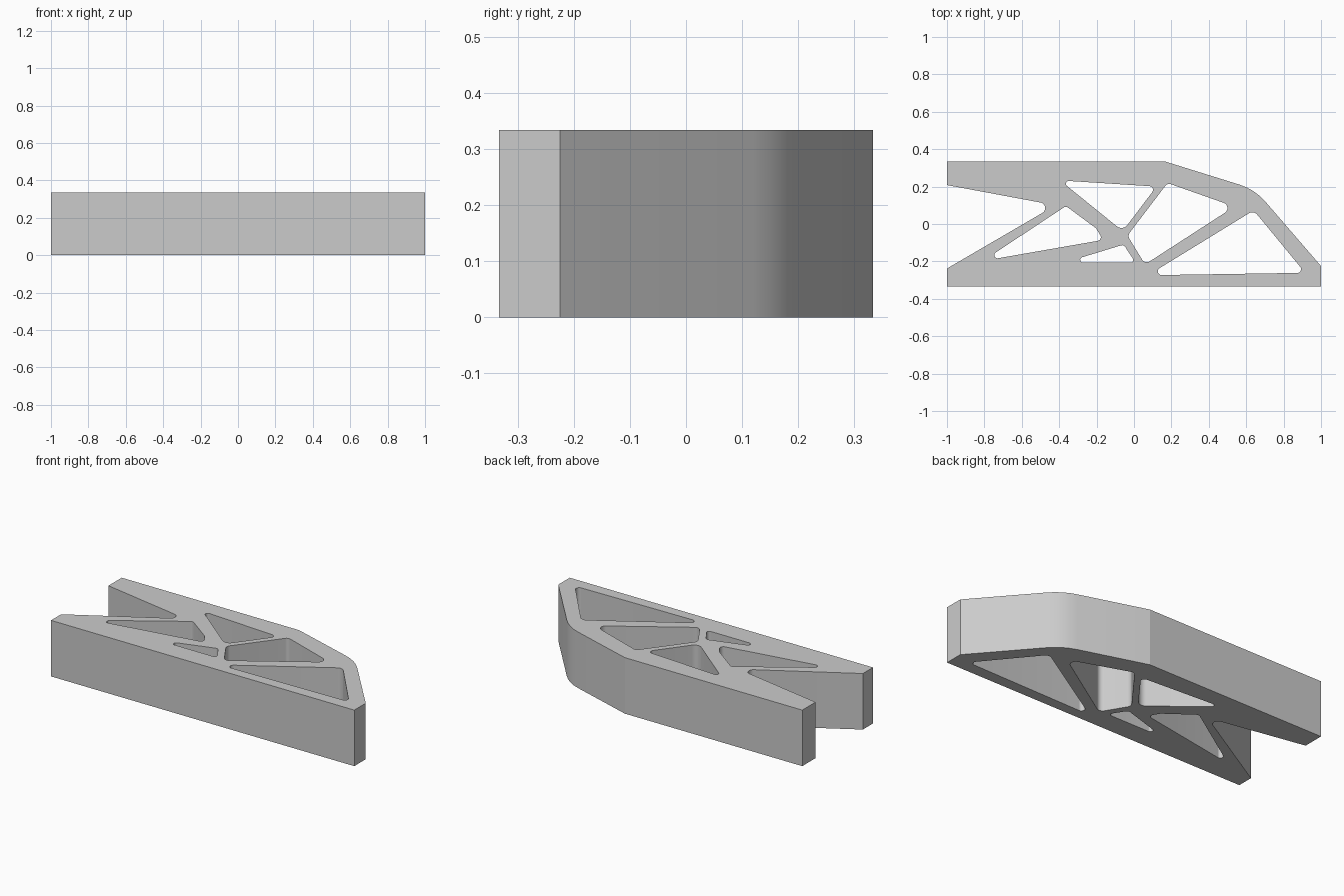
import bpy, bmesh, math
from mathutils import Vector

cube = bpy.data.objects.get("Cube")
if cube:
    bpy.data.objects.remove(cube, do_unlink=True)

HEIGHT = 0.334

# Each corner is (x, y, fillet radius)
OUTLINE = [(-1, -.333, 0), (1, -.333, 0), (1, -.225, 0), (.646, .185, .3),
           (.17, .333, 0), (-1, .333, 0), (-1, .208, 0), (-.42, .1, .03), (-1, -.238, 0)]
POCKETS = [
    [(-.395, .233, .015), (.12, .2, .02), (-.06, -.038, .04)],                  # top
    [(.179, .219, .025), (.537, .093, .03), (.059, -.216, .03), (-.035, -.062, .03)],  # centre
    [(.64, .073, .035), (.915, -.261, .02), (.075, -.274, .02)],                # right
    [(-.364, .096, .02), (-.203, -.023, .03), (-.165, -.085, .02), (-.807, -.197, .017)],  # left
    [(-.055, -.11, .02), (.008, -.207, .015), (-.373, -.207, .015)],            # bottom
]


def rounded(corners):
    """Return the loop with an arc in place of every filleted corner."""
    loop = []
    for i, (x, y, r) in enumerate(corners):
        p = Vector((x, y))
        if r == 0:
            loop.append(p)
            continue
        u = (Vector(corners[i - 1][:2]) - p).normalized()
        v = (Vector(corners[(i + 1) % len(corners)][:2]) - p).normalized()
        half = u.angle(v) / 2
        centre = p + (u + v).normalized() * r / math.sin(half)
        start = p + u * r / math.tan(half) - centre
        end = p + v * r / math.tan(half) - centre
        turn = math.pi - 2 * half
        steps = max(4, math.ceil(turn / math.radians(8)))
        for k in range(steps + 1):
            t = k / steps
            loop.append(centre + (start * math.sin((1 - t) * turn)
                                  + end * math.sin(t * turn)) / math.sin(turn))
    return loop


# Flat profile with pockets, extruded to a solid
curve = bpy.data.curves.new("truss_profile", "CURVE")
curve.dimensions = '2D'
curve.fill_mode = 'BOTH'
curve.extrude = HEIGHT / 2
for corners in [OUTLINE] + POCKETS:
    loop = rounded(corners)
    spline = curve.splines.new('POLY')
    spline.points.add(len(loop) - 1)
    for point, p in zip(spline.points, loop):
        point.co = (p.x, p.y, 0, 1)
    spline.use_cyclic_u = True

truss = bpy.data.objects.new("truss_bracket", curve)
bpy.context.collection.objects.link(truss)
bpy.ops.object.select_all(action='DESELECT')
truss.select_set(True)
bpy.context.view_layer.objects.active = truss
bpy.ops.object.convert(target='MESH')
truss = bpy.context.object

# Weld caps to walls and stand the part on the ground
bm = bmesh.new()
bm.from_mesh(truss.data)
bmesh.ops.remove_doubles(bm, verts=bm.verts, dist=0.0002)
bmesh.ops.translate(bm, verts=bm.verts, vec=(0, 0, HEIGHT / 2))
bmesh.ops.recalc_face_normals(bm, faces=bm.faces)
bm.to_mesh(truss.data)
bm.free()

# Single grey material
grey = bpy.data.materials.new("light grey")
grey.use_nodes = True
colour = (0.6, 0.6, 0.6, 1)
grey.diffuse_color = colour
grey.node_tree.nodes["Principled BSDF"].inputs["Base Color"].default_value = colour
truss.data.materials.clear()
truss.data.materials.append(grey)
bpy.ops.object.shade_smooth_by_angle(angle=math.radians(12))
